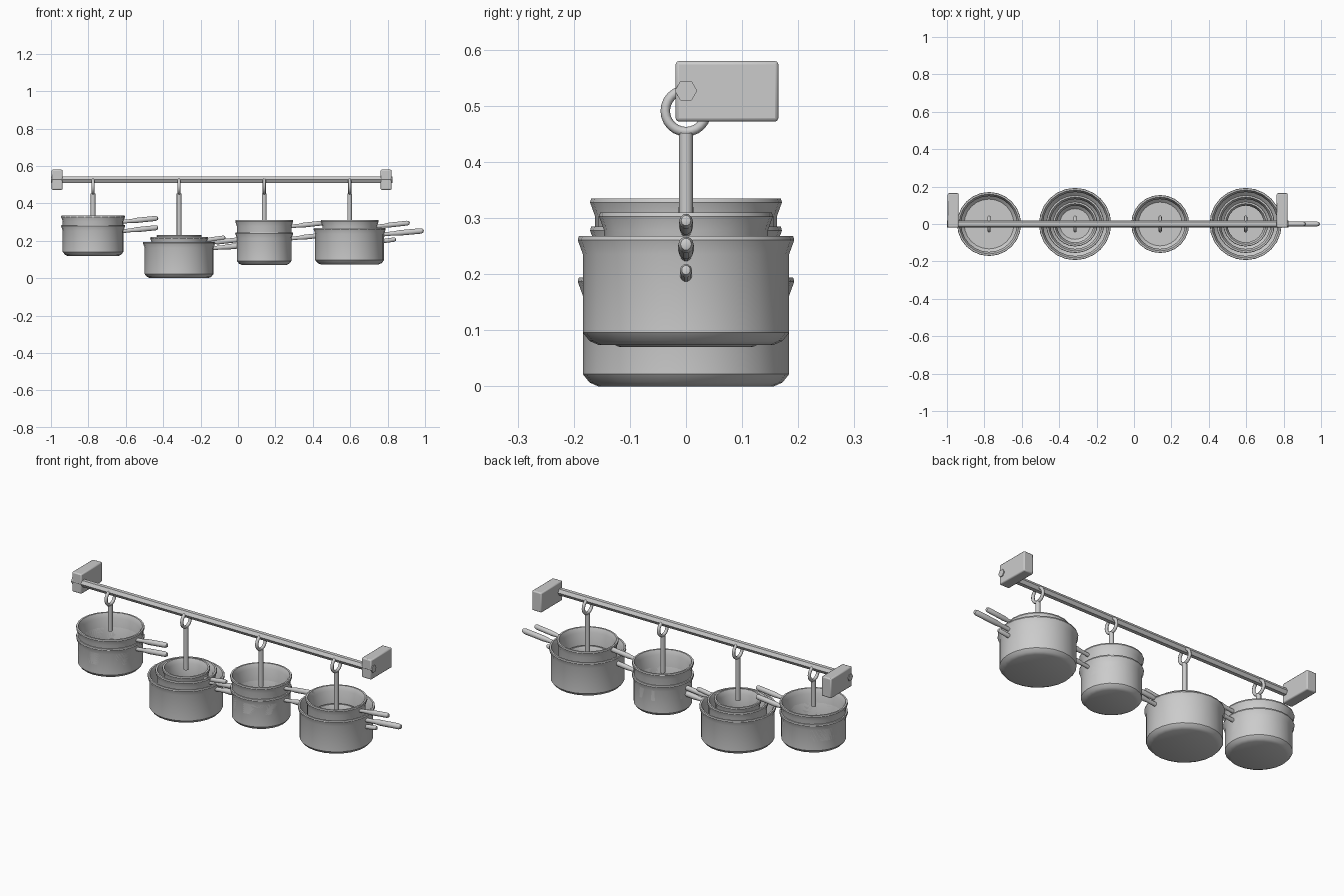
import bpy, math
from mathutils import Matrix, Vector

cube = bpy.data.objects.get("Cube")
if cube:
    bpy.data.objects.remove(cube, do_unlink=True)

steel = bpy.data.materials.new("grey_steel")
steel.use_nodes = True
GREY = (0.6, 0.6, 0.6, 1)
steel.diffuse_color = GREY
steel.node_tree.nodes["Principled BSDF"].inputs["Base Color"].default_value = GREY


def finish(obj, angle):
    if not obj.data.materials:
        obj.data.materials.append(steel)
    bpy.ops.object.select_all(action='DESELECT')
    obj.select_set(True)
    bpy.context.view_layer.objects.active = obj
    bpy.ops.object.shade_smooth_by_angle(angle=math.radians(angle))
    return obj


def lathe(name, profile, sides, matrix=None, angle=35):
    """Spin (radius, height) points about local z; zero radius closes an end."""
    verts, faces, rings = [], [], []
    for r, z in profile:
        n = 1 if r == 0 else sides
        rings.append(range(len(verts), len(verts) + n))
        for i in range(n):
            a = math.tau * i / sides
            verts.append((r * math.cos(a), r * math.sin(a), z))
    for lo, hi in zip(rings, rings[1:]):
        for i in range(sides):
            j = (i + 1) % sides
            if len(lo) == 1:
                faces.append((lo[0], hi[j], hi[i]))
            elif len(hi) == 1:
                faces.append((lo[i], lo[j], hi[0]))
            else:
                faces.append((lo[i], lo[j], hi[j], hi[i]))
    mesh = bpy.data.meshes.new(name)
    mesh.from_pydata(verts, [], faces)
    if matrix:
        mesh.transform(matrix)
    mesh.update()
    obj = bpy.data.objects.new(name, mesh)
    bpy.context.collection.objects.link(obj)
    return finish(obj, angle)


# Turns local z to world x and local x to world y
ALONG_X = Matrix(((0, 0, 1), (1, 0, 0), (0, 1, 0))).to_4x4()


def bracket(name, x):
    bpy.ops.mesh.primitive_cube_add(size=1, location=(x, 0.073, 0.526))
    obj = bpy.context.object
    obj.name = name
    obj.scale = (0.058, 0.183, 0.108)
    bpy.ops.object.transform_apply(location=False, rotation=False, scale=True)
    bevel = obj.modifiers.new("soft_edges", 'BEVEL')
    bevel.width = 0.006
    bevel.segments = 2
    finish(obj, 35)


def pot(name, x, rim, body, height, reach):
    """Open pot with a flared lip and one long handle towards +x."""
    floor = rim - height
    wall = body - 0.013
    lathe(name, [
        (0, floor), (body - 0.028, floor), (body - 0.012, floor + 0.007),
        (body, floor + 0.022), (body, rim - 0.032), (body + 0.009, rim - 0.007),
        (body + 0.007, rim), (body - 0.002, rim), (wall, rim - 0.025),
        (wall, floor + 0.025), (wall - 0.016, floor + 0.01), (0, floor + 0.01),
    ], 24, Matrix.Translation((x, 0, 0)))
    # Handle rises gently and swells towards its rounded end
    start = body - 0.006
    length = reach - start
    thick = 0.0065 + body * 0.04
    tilt = Matrix.Rotation(-math.atan2(0.02, length), 4, 'Y')
    place = Matrix.Translation((x + start, 0, rim - 0.034))
    oval = Matrix.Diagonal((1, 1, 1.1, 1))
    lathe(name + "_handle", [
        (0, 0), (thick * 0.75, 0), (thick * 0.75, length * 0.25),
        (thick, length * 0.4), (thick, length * 0.92),
        (thick * 0.7, length * 0.98), (0, length),
    ], 10, place @ tilt @ oval @ ALONG_X, 45)


def hanger(name, x, bottom):
    # Ring around the rail, with a straight stem below it
    bpy.ops.mesh.primitive_torus_add(
        location=(x, 0, 0.491), rotation=(0, math.pi / 2, 0),
        major_radius=0.037, minor_radius=0.0085,
        major_segments=24, minor_segments=8)
    ring = bpy.context.object
    ring.name = name + "_ring"
    finish(ring, 50)
    lathe(name + "_stem", [(0, bottom), (0.0125, bottom), (0.0125, 0.452), (0, 0.452)],
          12, Matrix.Translation((x, 0, 0)))


# Wall rail: hexagonal bar between two blocks
lathe("rail", [(0, -1), (0.02, -1), (0.02, 0.826), (0, 0.826)], 6,
      Matrix.Translation((0, 0, 0.527)) @ ALONG_X)
bracket("right_bracket", -0.967)
bracket("left_bracket", 0.792)

# Pot sizes: body radius, height, handle reach from the pot's centre
SIZES = {
    "large": (0.184, 0.194, 0.398),
    "medium": (0.162, 0.167, 0.35),
    "small": (0.146, 0.175, 0.323),
    "tiny": (0.111, 0.125, 0.25),
}
# Stacks: name, x, stem bottom, pots with their rim heights
STACKS = [
    ("first", -0.775, 0.31, [("medium", 0.285), ("medium", 0.335)]),
    ("second", -0.315, 0.22, [("large", 0.194), ("small", 0.22), ("tiny", 0.232)]),
    ("third", 0.14, 0.25, [("small", 0.245), ("small", 0.31)]),
    ("fourth", 0.597, 0.225, [("large", 0.268), ("small", 0.31), ("tiny", 0.222)]),
]
for stack, x, stem_end, pots in STACKS:
    hanger(stack + "_hanger", x, stem_end)
    for level, (size, rim) in enumerate(pots):
        body, height, reach = SIZES[size]
        pot(f"{stack}_{size}_pot_{level + 1}", x, rim, body, height, reach)
